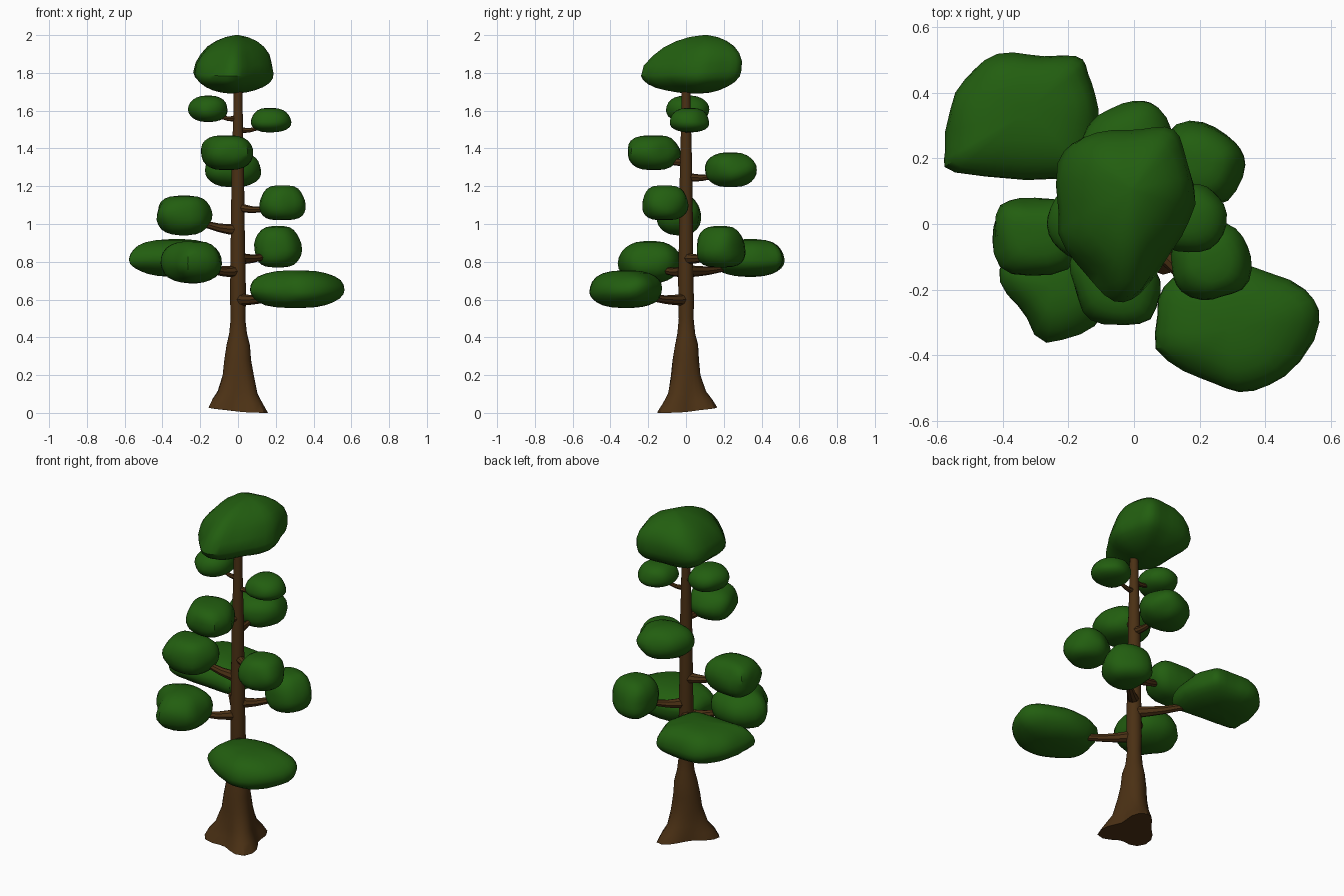
import bpy, bmesh, math
from mathutils import Vector, noise

if "Cube" in bpy.data.objects:
    bpy.data.objects.remove(bpy.data.objects["Cube"])


def material(name, rgb):
    m = bpy.data.materials.new(name)
    m.diffuse_color = (*rgb, 1)
    m.use_nodes = True
    m.node_tree.nodes["Principled BSDF"].inputs["Base Color"].default_value = m.diffuse_color
    return m


GREEN = material("leaf green", (0.016, 0.112, 0.005))
BROWN = material("bark brown", (0.070, 0.030, 0.007))


def loft(name, rings, mat):
    """Skin closed rings of points, with both ends capped."""
    bm = bmesh.new()
    vr = [[bm.verts.new(p) for p in r] for r in rings]
    n = len(vr[0])
    for a, b in zip(vr, vr[1:]):
        for i in range(n):
            j = (i + 1) % n
            bm.faces.new((a[i], a[j], b[j], b[i]))
    bm.faces.new(vr[0][::-1])
    bm.faces.new(vr[-1])
    bmesh.ops.recalc_face_normals(bm, faces=bm.faces[:])
    me = bpy.data.meshes.new(name)
    bm.to_mesh(me)
    bm.free()
    me.materials.append(mat)
    ob = bpy.data.objects.new(name, me)
    bpy.context.collection.objects.link(ob)
    bpy.context.view_layer.objects.active = ob
    ob.select_set(True)
    bpy.ops.object.shade_smooth_by_angle(angle=math.radians(35))
    ob.select_set(False)
    return ob


def spline(pts, steps=3):
    """Closed Catmull-Rom curve through the outline points."""
    out, n = [], len(pts)
    for i in range(n):
        a, b, c, d = (pts[(i + k) % n] for k in (-1, 0, 1, 2))
        for s in range(steps):
            t = s / steps
            out.append(0.5 * (2 * b + (c - a) * t + (2 * a - 5 * b + 4 * c - d) * t * t
                              + (3 * b - a - 3 * c + d) * t ** 3))
    return out


def clump(name, outline, zbot, zmid, ztop, up=0.75, down=0.75, lean=(0, 0), tilt=(0, 0)):
    """Leaf clump: top-view outline swept through a rounded profile."""
    pts = [Vector(p) for p in outline]
    c = sum(pts, Vector((0, 0))) / len(pts)
    pts.sort(key=lambda p: math.atan2(p.y - c.y, p.x - c.x))
    curve = spline(pts)
    rings = []
    for k in range(-6, 7):
        a = math.radians(k * 14.3)
        s = math.cos(a) ** (up if k > 0 else down)
        h = math.sin(a)
        z = zmid + h * ((ztop - zmid) if h > 0 else (zmid - zbot))
        ring = []
        for p in curve:
            q = c + (p - c) * s + Vector(lean) * max(h, 0)
            d = q - c
            v = Vector((q.x, q.y, z + (d.x * tilt[0] + d.y * tilt[1]) * (1 - abs(h))))
            f = 0.018 * noise.noise(v * 9)
            ring.append(v + Vector((d.x, d.y, z - zmid)).normalized() * f * (1 - h * h))
        rings.append(ring)
    loft(name, rings, GREEN)
    return c


# Trunk: (height, radius, flare strength), with three root lobes
LOBES = ((-40, 0.105), (216, 0.085), (65, 0.075))
SECTIONS = ((0.0, 0.092, 1.0), (0.05, 0.088, 0.72), (0.1, 0.082, 0.4), (0.2, 0.072, 0.18),
            (0.28, 0.066, 0.08), (0.36, 0.058, 0.06), (0.42, 0.047, 0), (0.5, 0.039, 0),
            (0.6, 0.041, 0), (0.75, 0.040, 0), (0.9, 0.038, 0), (1.1, 0.035, 0),
            (1.3, 0.033, 0), (1.5, 0.027, 0), (1.62, 0.024, 0), (1.75, 0.022, 0))
rings = []
for z, r, flare in SECTIONS:
    ring = []
    for i in range(24):
        a = i * math.tau / 24
        R = r
        for deg, amp in LOBES:
            R += flare * amp * max(0, math.cos(a - math.radians(deg))) ** 4
        lift = 0.02 * (1 - math.cos(a + math.radians(40))) * max(0, 1 - z / 0.2)
        p = Vector((math.cos(a) * R, math.sin(a) * R, z + lift))
        R = 1 + 0.1 * noise.noise(p * 8)
        ring.append((p.x * R, p.y * R, p.z))
    rings.append(ring)
loft("trunk", rings, BROWN)


def branch(name, z0, target, r0=0.03, r1=0.013):
    """Tapered limb from the trunk axis up into a clump."""
    start, end = Vector((0, 0, z0)), Vector(target)
    d = (end - start).normalized()
    side = d.cross(Vector((0, 0, 1))).normalized()
    up = side.cross(d)
    rings = []
    for t in (0, 0.2, 0.35, 0.6, 1):
        r = r1 + (r0 - r1) * (1 - t) ** 2
        c = start.lerp(end, t) - Vector((0, 0, 0.02 * math.sin(math.pi * t)))
        rings.append([c + (side * math.cos(a) + up * math.sin(a)) * r
                      for a in (i * math.tau / 8 for i in range(8))])
    loft(name, rings, BROWN)


def limb(name, z0, outline, zbot, zmid, ztop, **kw):
    c = clump(name + "_leaves", outline, zbot, zmid, ztop, **kw)
    thick = 0.034 if z0 < 1 else 0.026 if z0 < 1.4 else 0.018
    branch(name + "_branch", z0, (c.x, c.y, zmid), thick, thick * 0.42)


# Crown
clump("crown_leaves", [(-.225, .18), (-.16, .26), (-.03, .28), (.09, .285), (.155, .23), (.19, .06),
      (.11, -.08), (.02, -.21), (-.06, -.23), (-.15, -.15), (-.225, -.03)],
      1.69, 1.80, 2.0, up=1.1, down=1.0, lean=(0.02, 0.05), tilt=(0, 0.06))

# Side limbs, lowest first
limb("front_right_low", 0.60, [(.065, -.38), (.075, -.23), (.15, -.14), (.35, -.13), (.52, -.2),
     (.565, -.3), (.46, -.465), (.32, -.515), (.2, -.47)], .555, .65, .755, up=.75, down=.75, tilt=(0, .06))
limb("back_left_low", 0.75, [(-.57, .23), (-.545, .4), (-.455, .5), (-.32, .52), (-.18, .51),
     (-.135, .46), (-.1, .35), (-.14, .165), (-.23, .14), (-.54, .16)], .72, .81, .92, up=.7, down=.8)
limb("front_left_low", 0.75, [(-.41, -.14), (-.355, -.25), (-.265, -.355), (-.12, -.31), (-.085, -.2),
     (-.12, -.06), (-.3, -.03)], .685, .79, .91, up=.7, down=.9)
limb("back_right_low", 0.82, [(.1, .28), (.21, .31), (.31, .25), (.33, .18), (.28, .08),
     (.18, .055), (.09, .12)], .77, .86, .99, up=.6, down=.6)
limb("left_mid", 0.97, [(-.43, -.05), (-.41, .06), (-.3, .075), (-.16, .05), (-.14, -.05),
     (-.2, -.14), (-.37, -.15)], .94, 1.05, 1.15, up=.6, down=.7)
limb("right_mid", 1.09, [(.115, -.14), (.15, -.2), (.24, -.235), (.33, -.2), (.36, -.1), (.31, -.01),
     (.22, .01), (.13, -.04)], 1.02, 1.10, 1.205, up=.6, down=.6)
limb("back_upper", 1.25, [(-.18, .22), (-.11, .33), (0, .375), (.07, .35), (.125, .24), (.08, .13),
     (-.03, .095), (-.14, .13)], 1.195, 1.285, 1.38)
limb("front_upper", 1.33, [(-.2, -.15), (-.16, -.27), (-.06, -.315), (.05, -.29), (.08, -.17),
     (.03, -.06), (-.07, -.035), (-.17, -.07)], 1.285, 1.375, 1.47, up=.65, down=.75)
limb("left_top", 1.56, [(-.26, .02), (-.22, .1), (-.14, .125), (-.07, .08), (-.055, 0), (-.1, -.08),
     (-.18, -.1), (-.24, -.05)], 1.54, 1.605, 1.68)
limb("right_top", 1.50, [(.065, 0), (.1, -.07), (.2, -.085), (.27, -.03), (.275, .06), (.22, .11),
     (.14, .115), (.08, .07)], 1.485, 1.54, 1.615)
